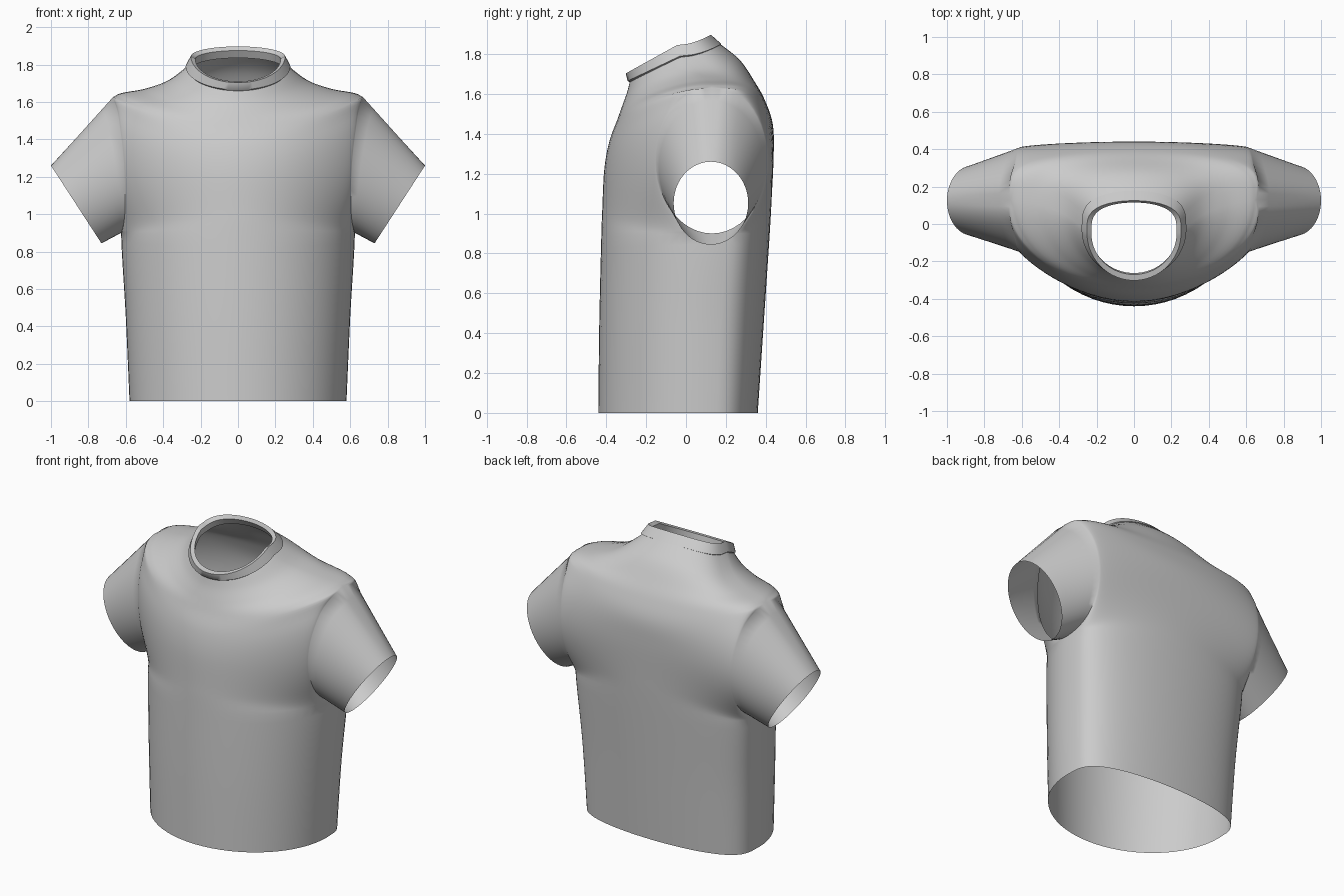
import bpy, bmesh
from math import sin, cos, pi, radians

cube = bpy.data.objects.get("Cube")
if cube:
    bpy.data.objects.remove(cube, do_unlink=True)

cloth = bpy.data.materials.new("grey_cloth")
cloth.use_nodes = True
GREY = (0.6, 0.6, 0.6, 1)
cloth.diffuse_color = GREY
cloth.node_tree.nodes["Principled BSDF"].inputs["Base Color"].default_value = GREY

COLS = 32    # columns across a panel
STEPS = 6    # rows between two key rows
ARMPIT, SHOULDER = 2, 6

# Key rows of the body: side x, y, z; front y, z; back y, z
BODY = [
    (.58, .08, 0, -.44, 0, .36, 0),
    (.60, .09, .45, -.435, .45, .39, .45),
    (.625, .13, .90, -.425, .88, .42, .90),
    (.605, .13, 1.01, -.42, 1.02, .43, 1.08),
    (.61, .13, 1.265, -.41, 1.22, .44, 1.30),
    (.64, .13, 1.52, -.385, 1.36, .435, 1.45),
    (.66, .13, 1.63, -.345, 1.47, .395, 1.57),
    (.50, .10, 1.67, -.32, 1.54, .345, 1.66),
    (.37, .05, 1.715, -.295, 1.61, .27, 1.77),
    (.265, -.03, 1.79, -.28, 1.67, .165, 1.855),
]

# Collar loops, from outer bottom over the rim to inner bottom
COLLAR = [
    (.262, -.03, 1.775, -.275, 1.655, .16, 1.84),
    (.28, -.03, 1.79, -.293, 1.665, .178, 1.85),
    (.252, -.045, 1.845, -.302, 1.703, .125, 1.897),
    (.228, -.05, 1.83, -.27, 1.71, .115, 1.875),
    (.235, -.04, 1.785, -.262, 1.665, .14, 1.835),
]


def spline(keys, v):
    """Smooth curve through the key rows."""
    i = min(int(v), len(keys) - 2)
    f = v - i
    a, b, c, d = (keys[max(0, min(len(keys) - 1, i + k))] for k in (-1, 0, 1, 2))
    return [q + .5 * f * (r - p + f * (2 * p - 5 * q + 4 * r - s + f * (3 * (q - r) + s - p)))
            for p, q, r, s in zip(a, b, c, d)]


def panel_row(key, front, opening=0, rise=1):
    """One row of the front or back panel, from the right side to the left."""
    xs, ys, zs, yf, zf, yb, zb = key
    ym, zm = (yf, zf) if front else (yb, zb)
    ys += opening * (-.28 if front else .28)
    power = 1 + .8 * opening if front else .55 + .85 * opening
    row = []
    for j in range(COLS + 1):
        t = pi * (j / COLS - .5)
        c = max(0, cos(t))
        row.append((xs * sin(t), ys + (ym - ys) * c ** power, zs + (zm - zs) * c ** rise))
    return row


def add_grid(bm, rows):
    grid = [[bm.verts.new(p) for p in row] for row in rows]
    for r0, r1 in zip(grid, grid[1:]):
        for j in range(len(r0) - 1):
            bm.faces.new((r0[j], r0[j + 1], r1[j + 1], r1[j]))


def finish(bm, name):
    bmesh.ops.remove_doubles(bm, verts=bm.verts, dist=.0005)
    bmesh.ops.recalc_face_normals(bm, faces=bm.faces)
    # Turn the cloth outwards, judged by its frontmost face
    if min(bm.faces, key=lambda f: f.calc_center_median().y).normal.y > 0:
        bmesh.ops.reverse_faces(bm, faces=bm.faces)
    mesh = bpy.data.meshes.new(name)
    bm.to_mesh(mesh)
    bm.free()
    mesh.materials.append(cloth)
    obj = bpy.data.objects.new(name, mesh)
    bpy.context.collection.objects.link(obj)
    bpy.ops.object.select_all(action='DESELECT')
    obj.select_set(True)
    bpy.context.view_layer.objects.active = obj
    bpy.ops.object.shade_smooth_by_angle(angle=radians(50))


# Body panels, joined at the sides and shoulders and open at the armholes
bm = bmesh.new()
armhole = {}
for front in (True, False):
    rows = []
    for i in range((len(BODY) - 1) * STEPS + 1):
        v = i / STEPS
        key = spline(BODY, v)
        s = (v - ARMPIT) / (SHOULDER - ARMPIT)
        opening = 0
        if 0 <= s <= 1:
            opening = sin(pi * s)
            key[1] = .13
            key[2] = 1.265 - .365 * cos(pi * s)
        rise = 2 - max(0, v - SHOULDER) / (len(BODY) - 1 - SHOULDER)
        rows.append(panel_row(key, front, opening, rise))
    add_grid(bm, rows)
    armhole[front] = rows[ARMPIT * STEPS:SHOULDER * STEPS + 1]

# Sleeves, straight from each armhole to its slanted cuff
for side in (1, -1):
    for front in (True, False):
        edge = [row[-1 if side > 0 else 0] for row in armhole[front]]
        cuff = []
        for i in range(len(edge)):
            a = pi * i / (len(edge) - 1)
            cuff.append((side * (.865 - .135 * cos(a)),
                         .125 + (-.187 if front else .187) * sin(a),
                         1.052 - .208 * cos(a)))
        add_grid(bm, [[tuple(p + (q - p) * k / 6 for p, q in zip(e, c))
                       for e, c in zip(edge, cuff)] for k in range(7)])
finish(bm, "shirt_body_and_sleeves")

# Collar band
bm = bmesh.new()
for front in (True, False):
    add_grid(bm, [panel_row(key, front) for key in COLLAR])
finish(bm, "collar")
